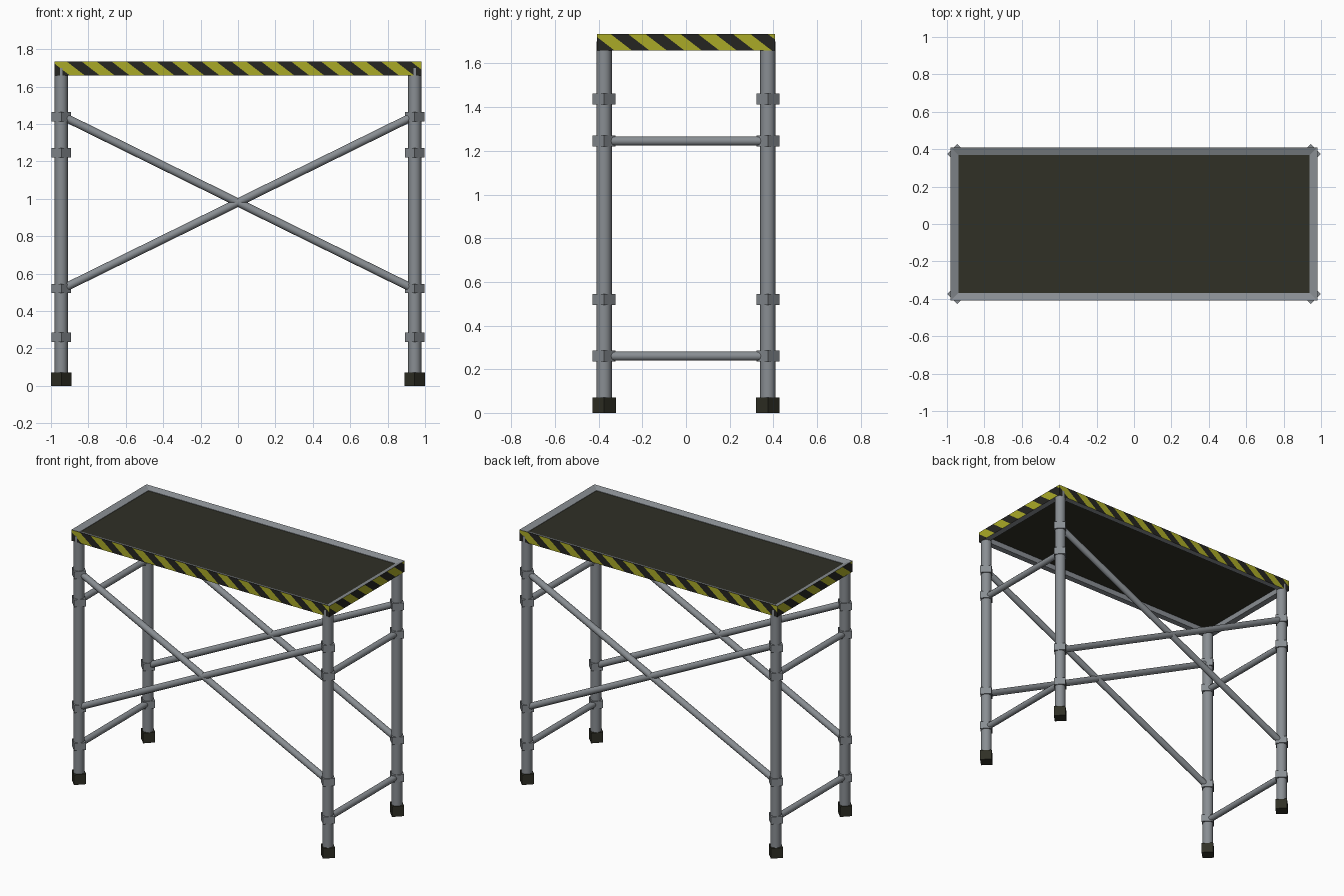
import bpy, bmesh, math
from mathutils import Vector

if "Cube" in bpy.data.objects:
    bpy.data.objects.remove(bpy.data.objects["Cube"])


def material(name, rgb):
    m = bpy.data.materials.new(name)
    m.diffuse_color = (*rgb, 1)
    m.use_nodes = True
    m.node_tree.nodes["Principled BSDF"].inputs["Base Color"].default_value = m.diffuse_color
    return m


STEEL = material("galvanised steel", (0.25, 0.27, 0.29))
DARK = material("dark rubber", (0.029, 0.029, 0.019))
YELLOW = material("warning yellow", (0.40, 0.40, 0.02))
BLACK = material("stripe black", (0.018, 0.018, 0.015))

LX, LY = 0.945, 0.375          # leg centres
TOP, BOTTOM = 1.735, 1.66      # frame heights
OX, OY = 0.98, 0.408           # frame outer half sizes
IX, IY = 0.938, 0.368          # frame inner half sizes


def add_object(name, bm, mats):
    mesh = bpy.data.meshes.new(name)
    bm.to_mesh(mesh)
    bm.free()
    for m in mats:
        mesh.materials.append(m)
    obj = bpy.data.objects.new(name, mesh)
    bpy.context.collection.objects.link(obj)
    return obj


def rod(name, a, b, radius, mat, sides=12):
    """Round or faceted bar between two points."""
    a, b = Vector(a), Vector(b)
    bm = bmesh.new()
    bmesh.ops.create_cone(bm, cap_ends=True, segments=sides, radius1=radius,
                          radius2=radius, depth=(b - a).length)
    for v in bm.verts:
        if sides == 4:  # square collars keep their corners on the x and y axes
            ang = round(math.atan2(v.co.y, v.co.x) / (math.pi / 2)) * math.pi / 2
            v.co.x, v.co.y = radius * math.cos(ang), radius * math.sin(ang)
    rot = Vector((0, 0, 1)).rotation_difference(b - a)
    for v in bm.verts:
        v.co = rot @ v.co + (a + b) / 2
    if sides > 4:
        for f in bm.faces:
            f.smooth = len(f.verts) == 4
        for e in bm.edges:
            e.smooth = all(f.smooth for f in e.link_faces)
    return add_object(name, bm, [mat])


# Legs with rubber feet and coupling collars
for sx in (-1, 1):
    for sy in (-1, 1):
        x, y = sx * LX, sy * LY
        tag = ("left" if sx < 0 else "right") + ("_front" if sy < 0 else "_back")
        rod("leg_" + tag, (x, y, 0.03), (x, y, 1.70), 0.035, STEEL)
        rod("foot_" + tag, (x, y, 0), (x, y, 0.07), 0.054, DARK, 4)
        for z in (0.26, 0.52, 1.245, 1.438):
            rod("collar_" + tag, (x, y, z - 0.025), (x, y, z + 0.025), 0.053, STEEL, 4)

# End rails
for sx in (-1, 1):
    for z in (0.26, 1.245):
        rod("end_rail", (sx * LX, -LY, z), (sx * LX, LY, z), 0.021, STEEL)

# Crossed diagonal braces on front and back
for y in (-LY, LY):
    for s in (-1, 1):
        rod("diagonal_brace", (s * LX, y, 1.445), (-s * LX, y, 0.515), 0.022, STEEL)

# Deck frame: closed profile swept around the rectangle
bm = bmesh.new()
profile = [(OX, OY, BOTTOM), (OX, OY, TOP), (IX, IY, TOP - 0.015), (IX, IY, BOTTOM)]
corners = [(-1, -1), (1, -1), (1, 1), (-1, 1)]
rings = [[bm.verts.new((sx * px, sy * py, pz)) for px, py, pz in profile]
         for sx, sy in corners]
for i in range(4):
    r, n = rings[i], rings[(i + 1) % 4]
    for j in range(4):
        k = (j + 1) % 4
        bm.faces.new((r[j], n[j], n[k], r[k]))
bmesh.ops.recalc_face_normals(bm, faces=bm.faces)

# Slanted warning stripes cut into the four outer sides
PERIOD, SLANT = 0.16, 1.3
for d in (Vector((0, -1, 0)), Vector((1, 0, 0)), Vector((0, 1, 0)), Vector((-1, 0, 0))):
    t = Vector((-d.y, d.x, 0))
    reach = OX if d.y else OY

    def outer():
        return [f for f in bm.faces if f.normal.dot(d) > 0.99
                and f.calc_center_median().dot(d) > (OY if d.y else OX) - 0.01]

    def phase(p):
        return p.dot(t) + reach + SLANT * (p.z - BOTTOM)

    normal = t + Vector((0, 0, SLANT))
    for i in range(1, int((2 * reach + 0.12) / (PERIOD / 2)) + 1):
        faces = outer()
        geom = faces + list({e for f in faces for e in f.edges}) \
            + list({v for f in faces for v in f.verts})
        point = t * (i * PERIOD / 2 - reach) + Vector((0, 0, BOTTOM))
        bmesh.ops.bisect_plane(bm, geom=geom, plane_co=point, plane_no=normal, dist=1e-5)
        bm.normal_update()
    for f in outer():
        band = int(phase(f.calc_center_median()) // (PERIOD / 2))
        f.material_index = 1 + (band + 1) % 2
add_object("striped_deck_frame", bm, [STEEL, YELLOW, BLACK])

# Deck board
bm = bmesh.new()
bmesh.ops.create_cube(bm, size=1)
for v in bm.verts:
    v.co = Vector((v.co.x * 2 * IX, v.co.y * 2 * IY, 1.707 + v.co.z * 0.02))
add_object("deck_board", bm, [DARK])
